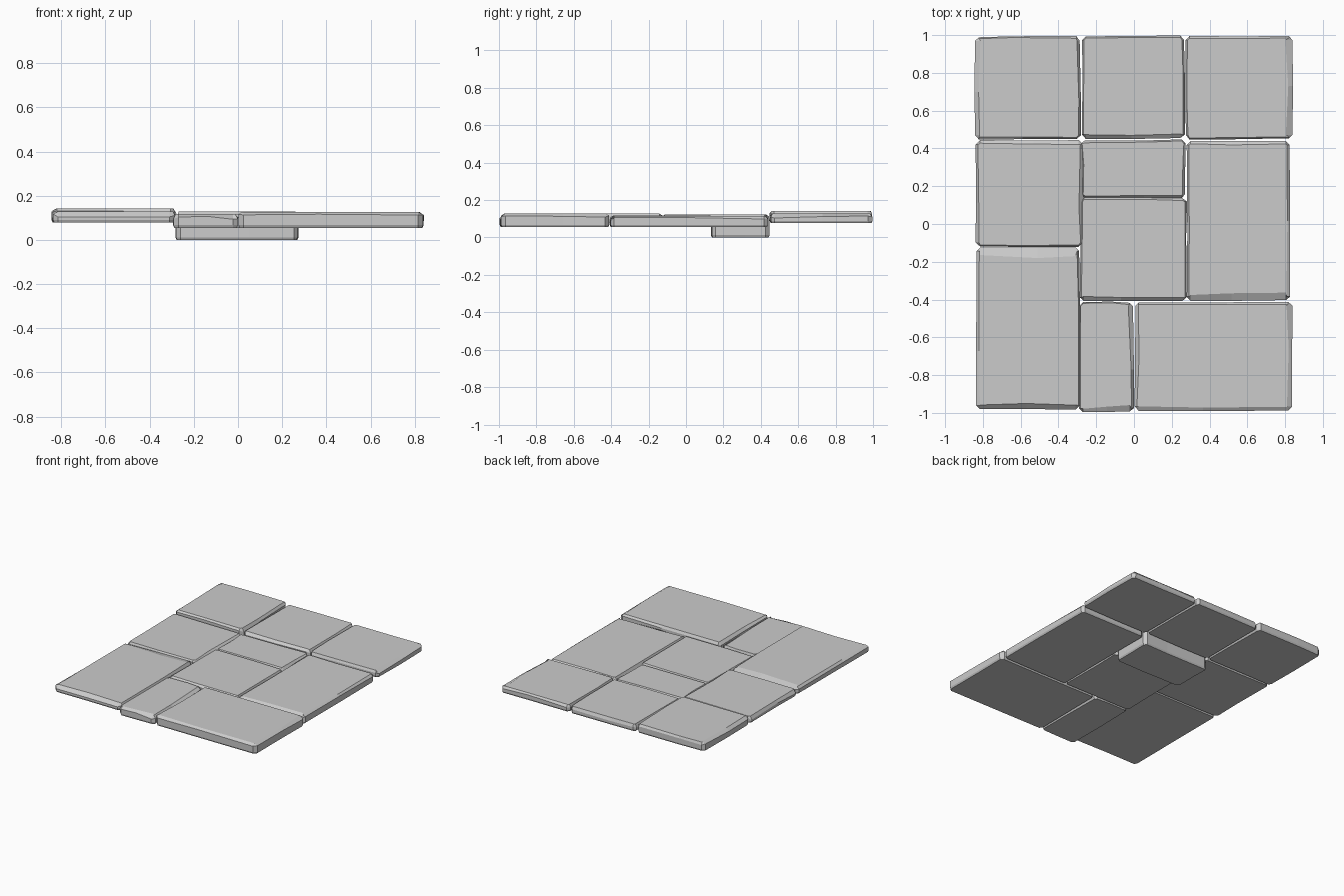
import bpy, bmesh, random

if "Cube" in bpy.data.objects:
    bpy.data.objects.remove(bpy.data.objects["Cube"])

random.seed(7)


def stone(name, x, y, z, chamfer):
    """Rough paving slab: bottom, side and shoulder rings plus a flat worn top.
    chamfer = worn edge width on the left, right, front and back."""
    (x0, x1), (y0, y1), (z0, z1) = x, y, z
    left, right, front, back = chamfer
    cut = 0.025
    # each side: start, end, inward direction, worn width
    sides = [
        ((x0 + cut, y0), (x1 - cut, y0), (0, 1), front),
        ((x1, y0 + cut), (x1, y1 - cut), (-1, 0), right),
        ((x1 - cut, y1), (x0 + cut, y1), (0, -1), back),
        ((x0, y1 - cut), (x0, y0 + cut), (1, 0), left),
    ]
    bm = bmesh.new()
    rings = [[], [], [], []]
    for a, b, n, w in sides:
        mid = random.uniform(0.35, 0.65)
        for t in (0, mid, 1):
            px = a[0] + (b[0] - a[0]) * t
            py = a[1] + (b[1] - a[1]) * t
            wob = random.uniform(0.0, 0.008)
            top_in = wob + w * random.uniform(0.6, 1.25)
            drop = random.uniform(0.01, 0.025)
            levels = ((wob + 0.006, z0), (wob, z0 + 0.012),
                      (wob, z1 - drop), (top_in, z1))
            for ring, (d, h) in zip(rings, levels):
                ring.append(bm.verts.new((px + n[0] * d, py + n[1] * d, h)))
    count = len(rings[0])
    for lo, hi in zip(rings, rings[1:]):
        for i in range(count):
            j = (i + 1) % count
            bm.faces.new((lo[i], lo[j], hi[j], hi[i]))
    bm.faces.new(rings[-1])
    bm.faces.new(rings[0][::-1])
    bmesh.ops.recalc_face_normals(bm, faces=bm.faces[:])
    mesh = bpy.data.meshes.new(name)
    bm.to_mesh(mesh)
    bm.free()
    bpy.context.collection.objects.link(bpy.data.objects.new(name, mesh))


# back row
stone("slab_back_left", (-0.845, -0.28), (0.445, 0.995), (0.078, 0.142), (0.03, 0.015, 0.015, 0.01))
stone("slab_back_middle", (-0.28, 0.27), (0.448, 1.0), (0.077, 0.128), (0.01, 0.01, 0.02, 0.01))
stone("slab_back_right", (0.268, 0.845), (0.447, 0.998), (0.077, 0.127), (0.01, 0.03, 0.012, 0.015))
# middle rows
stone("slab_left", (-0.84, -0.268), (-0.122, 0.445), (0.078, 0.124), (0.02, 0.02, 0.012, 0.02))
stone("slab_centre_deep", (-0.285, 0.278), (0.132, 0.45), (0.0, 0.116), (0.012, 0.012, 0.015, 0.01))
stone("slab_centre", (-0.29, 0.282), (-0.413, 0.143), (0.055, 0.117), (0.012, 0.01, 0.02, 0.01))
stone("slab_right", (0.275, 0.83), (-0.41, 0.443), (0.055, 0.116), (0.012, 0.02, 0.045, 0.018))
# front row
stone("slab_front_left", (-0.84, -0.285), (-0.985, -0.118), (0.078, 0.128), (0.02, 0.01, 0.025, 0.045))
stone("slab_front_narrow", (-0.295, 0.002), (-1.0, -0.41), (0.055, 0.118), (0.01, 0.022, 0.03, 0.01))
stone("slab_front_right", (0.0, 0.84), (-0.99, -0.408), (0.055, 0.127), (0.02, 0.03, 0.025, 0.012))
